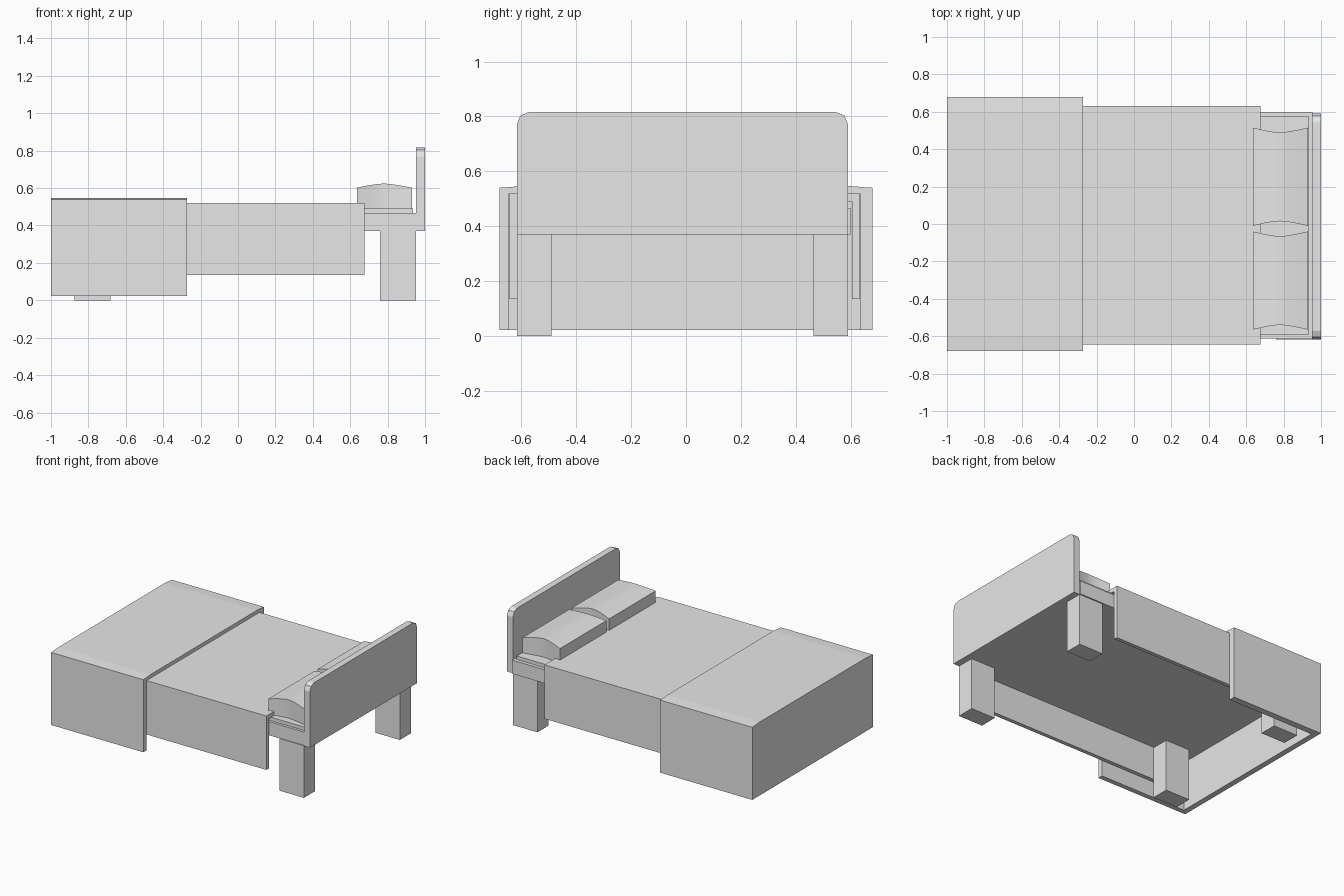
import bpy
import bmesh
from mathutils import Vector

if "Cube" in bpy.data.objects:
    bpy.data.objects.remove(bpy.data.objects["Cube"], do_unlink=True)

grey = bpy.data.materials.new("plain_grey")
grey.use_nodes = True
grey.diffuse_color = (0.8, 0.8, 0.8, 1)
grey.node_tree.nodes["Principled BSDF"].inputs["Base Color"].default_value = (0.8, 0.8, 0.8, 1)


def finish(name, bm):
    """Turn a bmesh into a named, coloured object."""
    bmesh.ops.recalc_face_normals(bm, faces=bm.faces)
    mesh = bpy.data.meshes.new(name)
    bm.to_mesh(mesh)
    bm.free()
    mesh.materials.append(grey)
    obj = bpy.data.objects.new(name, mesh)
    bpy.context.collection.objects.link(obj)
    return obj


def extrude_x(name, profile, x0, x1):
    """Sweep a closed (y, z) profile along x."""
    bm = bmesh.new()
    face = bm.faces.new([bm.verts.new((x0, y, z)) for y, z in profile])
    new = bmesh.ops.extrude_face_region(bm, geom=[face])["geom"]
    bmesh.ops.translate(bm, vec=Vector((x1 - x0, 0, 0)),
                        verts=[v for v in new if isinstance(v, bmesh.types.BMVert)])
    return finish(name, bm)


def box(name, x, y, z):
    return extrude_x(name, [(y[0], z[0]), (y[1], z[0]), (y[1], z[1]), (y[0], z[1])], *x)


def pillow(name, y0, y1):
    """Block with a crowned top and ends pinched in at the middle."""
    bm = bmesh.new()
    rings = []
    for x, rise in ((0.635, 0), (0.7, 0.6), (0.75, 0.93), (0.78, 1), (0.81, 0.93), (0.86, 0.6), (0.93, 0)):
        pinch, top = 0.025 * rise, 0.602 + 0.022 * rise
        rings.append([bm.verts.new((x, y, z)) for y, z in (
            (y0 + pinch, 0.49), (y1 - pinch, 0.49), (y1 - pinch, top), (y0 + pinch, top))])
    for a, b in zip(rings, rings[1:]):
        for i in range(4):
            j = (i + 1) % 4
            bm.faces.new((a[i], a[j], b[j], b[i]))
    bm.faces.new(rings[0])
    bm.faces.new(rings[-1])
    return finish(name, bm)


# Bed base and mattress
box("bed_frame", (-0.955, 0.955), (-0.611, 0.6), (0.37, 0.467))
box("mattress", (-0.955, 0.935), (-0.592, 0.575), (0.467, 0.492))

# Headboard with clipped upper corners
extrude_x("headboard", [(-0.617, 0.37), (0.591, 0.37), (0.591, 0.77), (0.578, 0.803), (0.545, 0.817),
                        (-0.571, 0.817), (-0.604, 0.803), (-0.617, 0.77)], 0.953, 1.0)

# Four legs
for end, xs in (("head", (0.76, 0.953)), ("foot", (-0.875, -0.682))):
    for side, ys in (("right", (-0.617, -0.49)), ("left", (0.465, 0.591))):
        box(f"{end}_leg_{side}", xs, ys, (0, 0.372))

# Blanket draped over the mattress, open below
extrude_x("blanket", [(-0.643, 0.135), (-0.643, 0.52), (0.632, 0.52), (0.632, 0.135),
                      (0.605, 0.135), (0.605, 0.49), (-0.615, 0.49), (-0.615, 0.135)], -0.955, 0.675)

# Folded cover over the foot of the bed, with its hanging end panel
extrude_x("foot_cover", [(-0.68, 0.022), (-0.68, 0.54), (-0.6, 0.546), (0.6, 0.546), (0.68, 0.54),
                         (0.68, 0.022), (0.634, 0.022), (0.634, 0.52), (-0.645, 0.52), (-0.645, 0.022)],
          -0.96, -0.272)
extrude_x("foot_cover_end", [(-0.68, 0.022), (-0.68, 0.54), (-0.6, 0.546), (0.6, 0.546),
                             (0.68, 0.54), (0.68, 0.022)], -1.0, -0.96)

# Pillows
for side, y0, y1 in (("right", -0.565, -0.04), ("left", -0.01, 0.515)):
    obj = pillow(f"pillow_{side}", y0, y1)
    bpy.ops.object.select_all(action="DESELECT")
    obj.select_set(True)
    bpy.context.view_layer.objects.active = obj
    bpy.ops.object.shade_smooth_by_angle()
